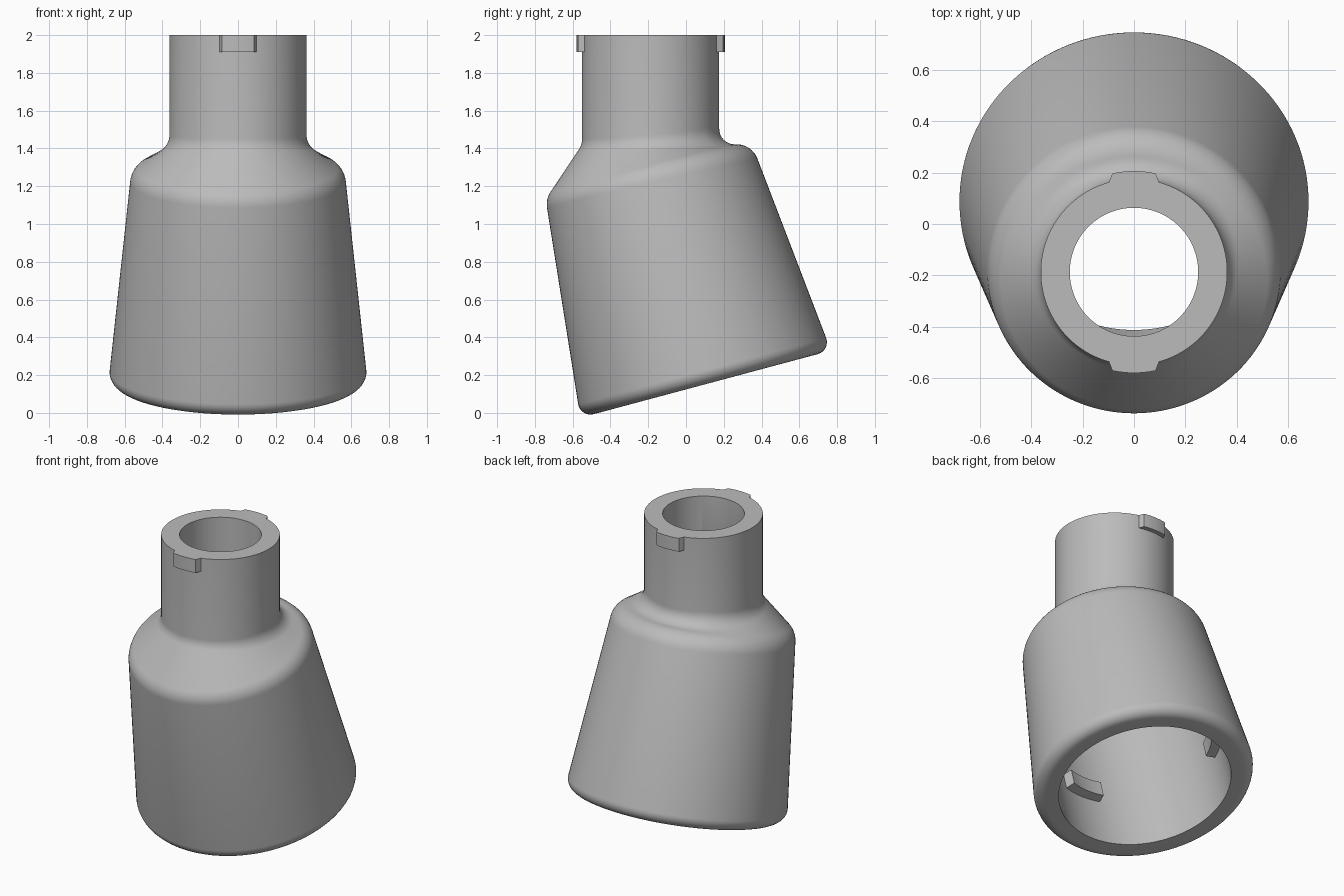
import bpy, bmesh, math
from mathutils import Vector, Matrix

cube = bpy.data.objects.get("Cube")
if cube:
    bpy.data.objects.remove(cube, do_unlink=True)

grey = bpy.data.materials.new("plain grey")
grey.use_nodes = True
COLOUR = (0.5, 0.5, 0.5, 1)
grey.diffuse_color = COLOUR
grey.node_tree.nodes["Principled BSDF"].inputs["Base Color"].default_value = COLOUR

SEGMENTS = 128
NECK_Y = -0.187
NECK_R, BORE_R, SOCKET_R = 0.363, 0.25, 0.535
SOCKET_U, RIM_W = 0.14, 0.12
TILT = Matrix.Rotation(math.radians(15), 3, 'X')


def tilted(angle, r, w):
    """Point on the leaning body, w along its axis."""
    return TILT @ Vector((r * math.sin(angle), SOCKET_U - r * math.cos(angle), w))


def upright(angle, r, z):
    """Point on the vertical neck."""
    return Vector((r * math.sin(angle), NECK_Y - r * math.cos(angle), z))


def rounded(points, radii, steps=9):
    """Closed outline with a fillet at each corner that has a radius."""
    out = []
    for i, p in enumerate(points):
        if not radii[i]:
            out.append(p)
            continue
        a = points[i - 1] - p
        b = points[(i + 1) % len(points)] - p
        turn = math.pi - a.angle(b)
        d = min(radii[i] * math.tan(turn / 2), 0.48 * a.length, 0.48 * b.length)
        start, end = p + a.normalized() * d, p + b.normalized() * d
        weight = math.cos(turn / 2)  # rational curve follows a true arc
        for k in range(steps):
            t = k / (steps - 1)
            c0, c1, c2 = (1 - t) ** 2, 2 * t * (1 - t) * weight, t * t
            out.append((start * c0 + p * c1 + end * c2) / (c0 + c1 + c2))
    return out


def finish(bm, name):
    bmesh.ops.recalc_face_normals(bm, faces=bm.faces)
    mesh = bpy.data.meshes.new(name)
    bm.to_mesh(mesh)
    bm.free()
    mesh.materials.append(grey)
    obj = bpy.data.objects.new(name, mesh)
    bpy.context.collection.objects.link(obj)
    bpy.ops.object.select_all(action='DESELECT')
    obj.select_set(True)
    bpy.context.view_layer.objects.active = obj
    bpy.ops.object.shade_smooth_by_angle(angle=math.radians(30))
    return obj


def skin(loops, name, closed):
    """Join matching outlines with quads, as a ring or a capped strip."""
    bm = bmesh.new()
    rows = [[bm.verts.new(p) for p in loop] for loop in loops]
    count = len(rows)
    for i in range(count if closed else count - 1):
        a, b = rows[i], rows[(i + 1) % count]
        for j in range(len(a)):
            bm.faces.new((a[j - 1], a[j], b[j], b[j - 1]))
    if not closed:
        bm.faces.new(rows[0])
        bm.faces.new(rows[-1])
    return finish(bm, name)


# Hollow shell: leaning flared body blended into the upright neck
def shell_outline(t):
    points = [
        tilted(t, SOCKET_R, RIM_W),
        tilted(t, 0.687, RIM_W),
        tilted(t, 0.565, 1.285),
        upright(t, NECK_R, 1.42),
        upright(t, NECK_R, 2),
        upright(t, BORE_R, 2),
        upright(t, BORE_R, 1.38),
        tilted(t, SOCKET_R, 1.08),
    ]
    return rounded(points, [0, 0.1, 0.12, 0.1, 0, 0, 0, 0])


skin([shell_outline(2 * math.pi * i / SEGMENTS) for i in range(SEGMENTS)],
     "adapter_shell", True)


# Bayonet lugs: curved blocks whose ends taper from base to tip
def lug(name, frame, centre, base, tip, low, high):
    (r0, half0), (r1, half1) = base, tip
    steps = 10
    loops = []
    for i in range(steps + 1):
        s = 2 * i / steps - 1
        a0, a1 = centre + s * half0, centre + s * half1
        loops.append([frame(a0, r0, low), frame(a1, r1, low),
                      frame(a1, r1, high), frame(a0, r0, high)])
    return skin(loops, name, False)


for name, angle in (("front", 0), ("back", math.pi)):
    lug(name + "_neck_lug", upright, angle, (0.355, 0.29), (0.393, 0.215), 1.91, 2)

# Three lugs inside the socket
for i in range(3):
    lug("socket_lug_%d" % (i + 1), tilted, i * math.tau / 3,
        (0.545, 0.25), (0.475, 0.25), 0.46, 0.57)
